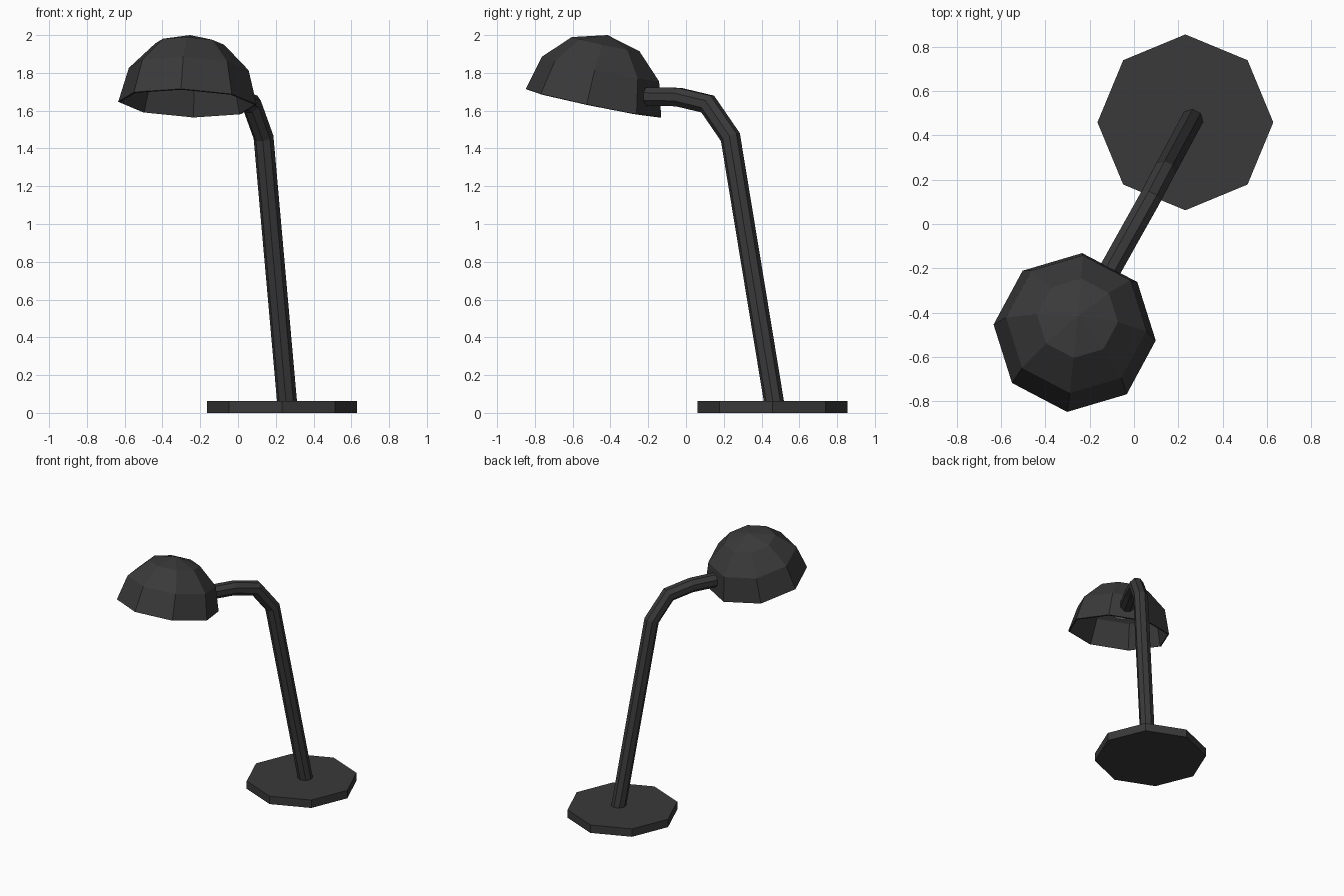
import bpy, bmesh, math
from mathutils import Vector, Matrix

if "Cube" in bpy.data.objects:
    bpy.data.objects.remove(bpy.data.objects["Cube"])


def material(name, rgb):
    m = bpy.data.materials.new(name)
    m.diffuse_color = (*rgb, 1)
    m.use_nodes = True
    m.node_tree.nodes["Principled BSDF"].inputs["Base Color"].default_value = m.diffuse_color
    return m


black = material("charcoal paint", (0.042, 0.042, 0.042))
white = material("bulb white", (0.8, 0.8, 0.77))


def add_object(name, bm, mat, matrix=Matrix()):
    bmesh.ops.recalc_face_normals(bm, faces=bm.faces)
    mesh = bpy.data.meshes.new(name)
    bm.to_mesh(mesh)
    bm.free()
    mesh.materials.append(mat)
    ob = bpy.data.objects.new(name, mesh)
    ob.matrix_world = matrix
    bpy.context.collection.objects.link(ob)
    return ob


def skin(bm, rings):
    """Join successive vertex rings with quads."""
    for a, b in zip(rings, rings[1:]):
        n = len(a)
        for i in range(n):
            j = (i + 1) % n
            bm.faces.new((a[i], a[j], b[j], b[i]))


def lathe(profile, sides, closed_bottom=True, turn=0.0):
    """Turn (radius, height) points about z; radius 0 makes a pole at the end."""
    bm = bmesh.new()
    rings, pole = [], None
    for r, z in profile:
        if r == 0:
            pole = bm.verts.new((0, 0, z))
            continue
        angles = [turn + math.tau * i / sides for i in range(sides)]
        rings.append([bm.verts.new((r * math.cos(a), r * math.sin(a), z)) for a in angles])
    skin(bm, rings)
    if closed_bottom:
        bm.faces.new(rings[0])
    top = rings[-1]
    if pole:
        for i in range(sides):
            bm.faces.new((top[i], top[(i + 1) % sides], pole))
    else:
        bm.faces.new(top)
    return bm


# Octagonal base plate
add_object("base", lathe([(0.397, 0), (0.397, 0.062)], 8), black,
           Matrix.Translation((0.232, 0.459, 0)))

# Bent stem: octagonal tube swept with mitred bends in one vertical plane
path = [Vector(p) for p in ((0.263, 0.472, 0.02), (0.135, 0.235, 1.46), (0.072, 0.115, 1.635),
                            (-0.015, -0.04, 1.672), (-0.106, -0.203, 1.675))]
side = Vector((0.883, -0.47, 0)).normalized()
bm = bmesh.new()
rings = []
for k, p in enumerate(path):
    d_in = (path[max(k, 1)] - path[max(k, 1) - 1]).normalized()
    j = min(k, len(path) - 2)
    d_out = (path[j + 1] - path[j]).normalized()
    tangent = (d_in + d_out).normalized()
    across = side.cross(tangent).normalized() / tangent.dot(d_in)
    rings.append([bm.verts.new(p + 0.053 * (math.cos(a) * side + math.sin(a) * across))
                  for a in (math.tau * (i + 0.5) / 8 for i in range(8))])
skin(bm, rings)
bm.faces.new(rings[0])
bm.faces.new(rings[-1])
add_object("stem", bm, black)

# Tilted low-poly hemisphere shade, open underneath
tilt = Vector((0, 0, 1)).rotation_difference(Vector((0.04, 0.207, 1))).to_matrix().to_4x4()
place = Matrix.Translation((-0.268, -0.49, 1.64)) @ tilt
R = 0.368
dome = [(R * math.cos(math.radians(a)), R * math.sin(math.radians(a))) for a in (0, 30, 60)]
shade = add_object("shade", lathe(dome + [(0, R)], 8, False, math.radians(-5.5)), black, place)
wall = shade.modifiers.new("wall", "SOLIDIFY")
wall.thickness = 0.01
wall.offset = -1

# Bulb hidden inside the shade, with its socket
add_object("socket", lathe([(0.045, 0.25), (0.045, 0.35)], 8), black, place)
bm = bmesh.new()
bmesh.ops.create_uvsphere(bm, u_segments=12, v_segments=8, radius=0.09,
                          matrix=Matrix.Translation((0, 0, 0.195)))
add_object("bulb", bm, white, place)
